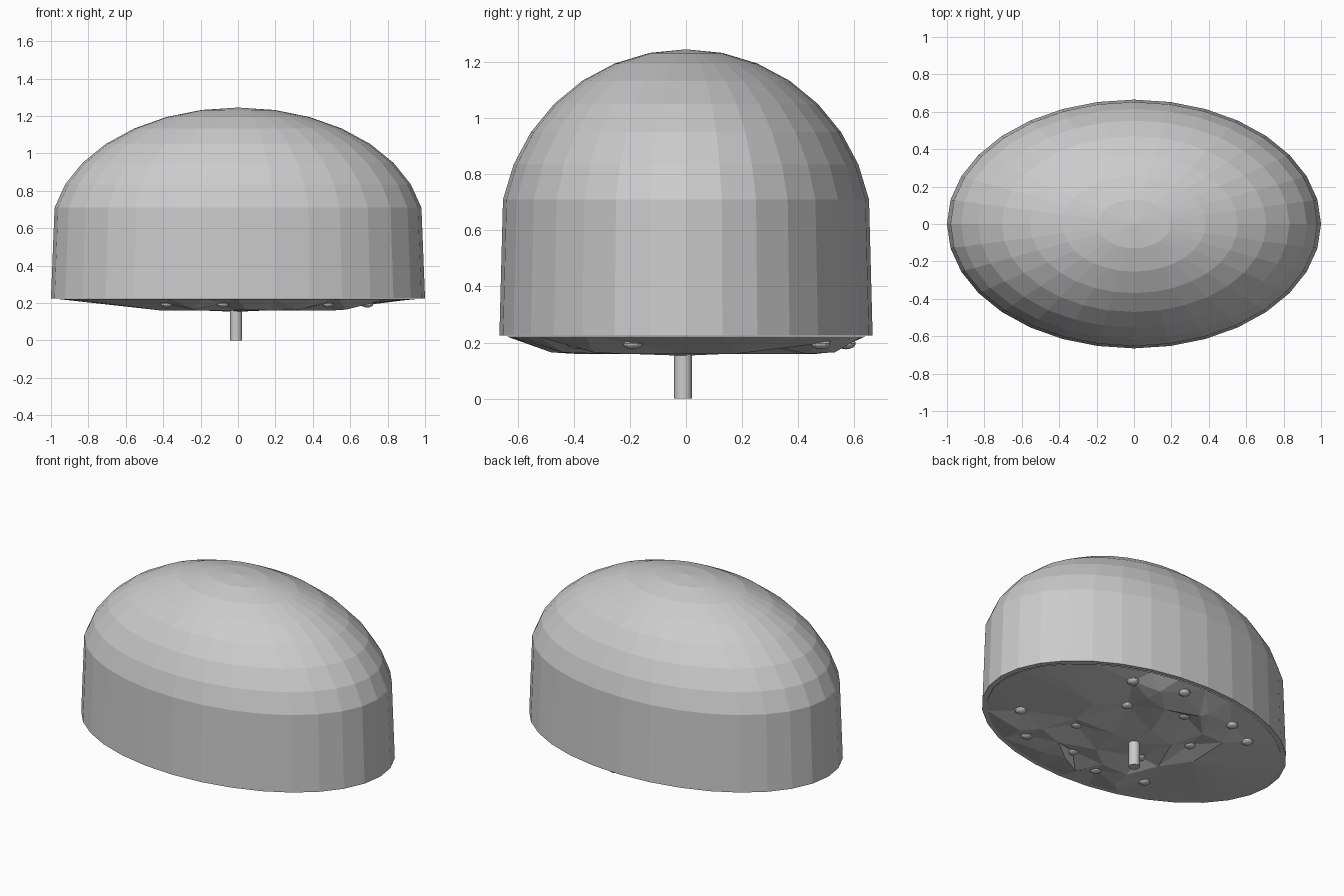
import bpy, bmesh, math
from mathutils import Vector
from mathutils.geometry import delaunay_2d_cdt

if "Cube" in bpy.data.objects:
    bpy.data.objects.remove(bpy.data.objects["Cube"])

SEG = 32
RY = 0.665          # short radius of the oval


def make_object(name, bm):
    bmesh.ops.recalc_face_normals(bm, faces=bm.faces)
    mesh = bpy.data.meshes.new(name)
    bm.to_mesh(mesh)
    bm.free()
    obj = bpy.data.objects.new(name, mesh)
    bpy.context.collection.objects.link(obj)
    return obj


def oval(rx, ry, z):
    return [Vector((rx * math.cos(2 * math.pi * i / SEG),
                    ry * math.sin(2 * math.pi * i / SEG), z)) for i in range(SEG)]


def triangulate(points):
    flat = [Vector((p[0], p[1])) for p in points]
    return delaunay_2d_cdt(flat, [], [], 0, 1e-5)


# Oval dome: half an ellipsoid whose lowest ring is pulled down to form the wall
bm = bmesh.new()
rings = []
for k in range(1, 9):
    a = k * math.pi / 16
    z = 0.225 if k == 8 else 0.58 + 0.665 * math.cos(a)
    rings.append(oval(math.sin(a), RY * math.sin(a), z))
rings.append(oval(0.967, 0.64, 0.225))
rings.append(oval(0.967, 0.64, 0.25))
loops = [[bm.verts.new(p) for p in ring] for ring in rings]
tip = bm.verts.new((0, 0, 1.245))
for i in range(SEG):
    j = (i + 1) % SEG
    bm.faces.new((tip, loops[0][i], loops[0][j]))
    for up, low in zip(loops, loops[1:]):
        bm.faces.new((up[i], low[i], low[j], up[j]))
make_object("oval_dome", bm)

# Button positions on the underside
buttons = [(.41, .48), (.10, .57), (.26, .25), (-.07, .37), (-.35, .46),
           (.69, -.19), (.34, -.11), (-.31, .13), (-.54, .37), (.48, -.39),
           (.16, -.36), (-.18, -.16), (-.08, -.44), (-.38, -.36)]

# Tufted underside: low buttons with faceted bulges between them
points = [Vector((x, y, .197)) for x, y in buttons]
verts, _, faces, *_ = triangulate(buttons)
for f in faces:
    a, b, c = (verts[i] for i in f)
    area = abs((b - a).cross(c - a)) / 2
    mid = (a + b + c) / 3
    if area > 0.015 and mid.length > 0.14:
        points.append(Vector((mid.x, mid.y, .16)))
points.append(Vector((-.01, -.01, .153)))
for x, y in [(.25, .53), (-.13, .51), (-.24, -.46), (.04, -.48), (.33, -.44), (.58, -.33)]:
    points.append(Vector((x, y, .165)))
points += oval(.967, .64, .222)
verts, _, faces, origin, *_ = triangulate(points)
bm = bmesh.new()
bv = [bm.verts.new((v.x, v.y, points[o[0]].z)) for v, o in zip(verts, origin)]
for f in faces:
    bm.faces.new([bv[i] for i in f])
tuft = make_object("tufted_underside", bm)
for p in tuft.data.polygons:
    if p.normal.z > 0:
        p.flip()

# Small round buttons
bm = bmesh.new()
for x, y in buttons:
    made = bmesh.ops.create_uvsphere(bm, u_segments=12, v_segments=8, radius=.035)
    bmesh.ops.scale(bm, vec=(1, 1, .6), verts=made["verts"])
    bmesh.ops.translate(bm, vec=(x, y, .197), verts=made["verts"])
make_object("buttons", bm)

# Central peg
bpy.ops.mesh.primitive_cylinder_add(vertices=24, radius=.032, depth=.17,
                                    location=(-.01, -.01, .085))
peg = bpy.context.object
peg.name = "centre_peg"
bpy.ops.object.shade_smooth_by_angle()
